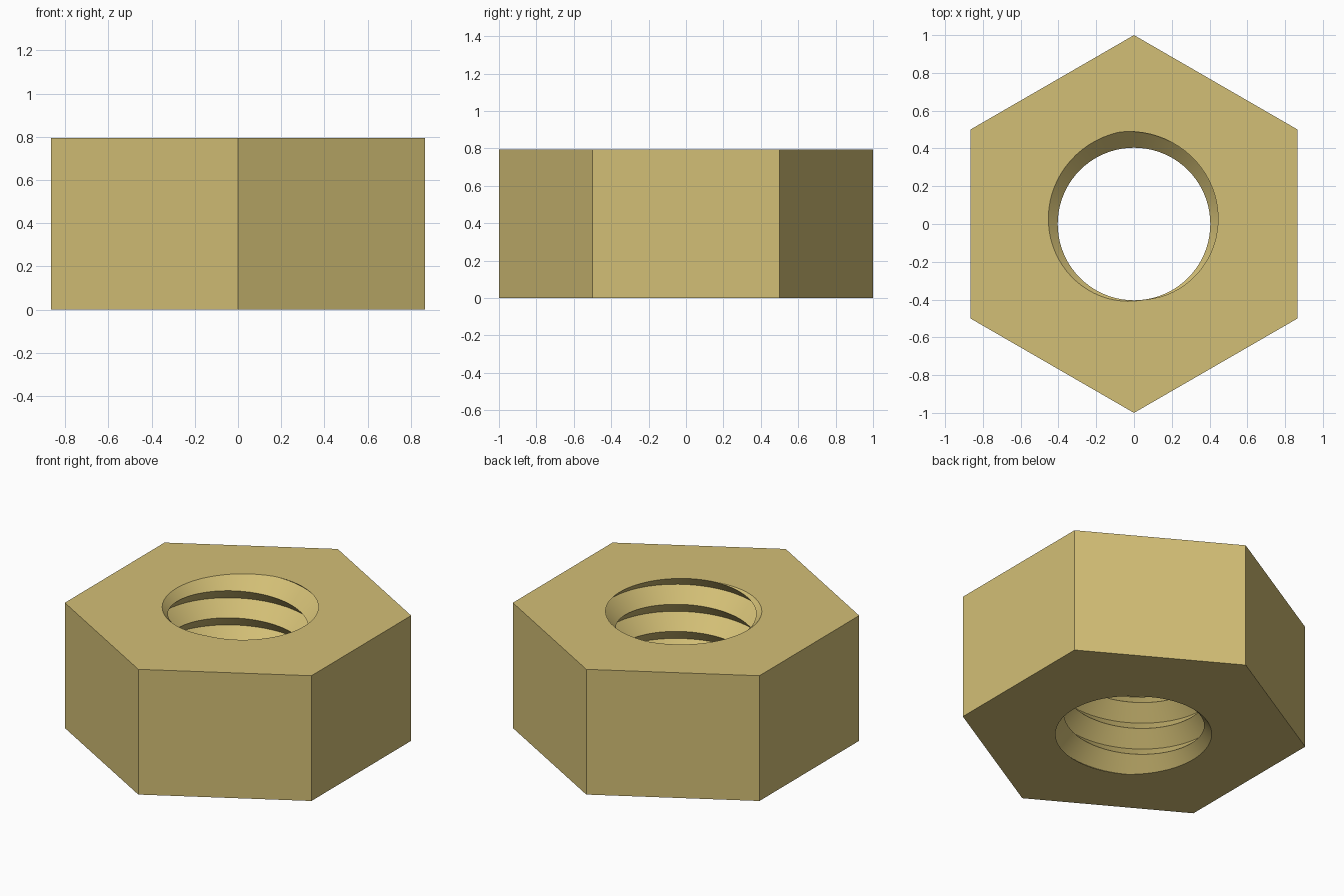
import bpy, bmesh, math

if "Cube" in bpy.data.objects:
    bpy.data.objects.remove(bpy.data.objects["Cube"], do_unlink=True)

HEIGHT = 0.795        # nut thickness
ROOT_R = 0.493        # widest radius of the thread
CREST_R = 0.404       # narrowest radius of the thread
PITCH = 0.172
STEPS = 72            # segments per turn
START = math.radians(100)   # where the thread root meets the top face

brass = bpy.data.materials.new("brass")
brass.use_nodes = True
colour = (0.65, 0.52, 0.18, 1.0)
brass.diffuse_color = colour
brass.node_tree.nodes["Principled BSDF"].inputs["Base Color"].default_value = colour

bm = bmesh.new()


def polar(radius, angle, z):
    return bm.verts.new((radius * math.cos(angle), radius * math.sin(angle), z))


# Right-handed V thread: a root helix and a crest helix, longer than the nut
root, crest = {}, {}
first, last = -7 * STEPS, 2 * STEPS
for i in range(first, last + 1):
    angle = START + math.tau * i / STEPS
    z = HEIGHT + PITCH * (i + 0.3) / STEPS
    root[i] = polar(ROOT_R, angle, z)
    crest[i] = polar(CREST_R, angle, z - PITCH / 2)
for i in range(first, last):
    bm.faces.new((root[i], root[i + 1], crest[i + 1], crest[i]))
    below = i - STEPS
    if below >= first:
        bm.faces.new((crest[i], crest[i + 1], root[below + 1], root[below]))

# Trim the thread flush with the top and bottom faces
for z, direction in ((HEIGHT, 1), (0, -1)):
    bmesh.ops.bisect_plane(bm, geom=bm.verts[:] + bm.edges[:] + bm.faces[:], dist=1e-6,
                           plane_co=(0, 0, z), plane_no=(0, 0, direction), clear_outer=True)
bmesh.ops.remove_doubles(bm, verts=bm.verts[:], dist=1e-5)
rims = [e for e in bm.edges if e.is_boundary]

# Hexagonal outside, with points at the front and back
rings = []
for z in (0, HEIGHT):
    rings.append([polar(1, math.radians(90 + 60 * k), z) for k in range(6)])
for k in range(6):
    n = (k + 1) % 6
    bm.faces.new((rings[0][k], rings[0][n], rings[1][n], rings[1][k]))

# Flat end faces between each hexagon and the hole
for z, ring in zip((0, HEIGHT), rings):
    edges = [e for e in rims if abs(e.verts[0].co.z - z) < 1e-3]
    edges += [bm.edges.get((ring[k], ring[(k + 1) % 6])) for k in range(6)]
    bmesh.ops.triangle_fill(bm, use_beauty=True, edges=edges, normal=(0, 0, 1 if z else -1))

bmesh.ops.recalc_face_normals(bm, faces=bm.faces[:])
mesh = bpy.data.meshes.new("hex_nut")
bm.to_mesh(mesh)
bm.free()
mesh.materials.append(brass)
nut = bpy.data.objects.new("hex_nut", mesh)
bpy.context.collection.objects.link(nut)

# Smooth thread flanks, crisp edges
bpy.ops.object.select_all(action="DESELECT")
nut.select_set(True)
bpy.context.view_layer.objects.active = nut
bpy.ops.object.shade_smooth_by_angle(angle=math.radians(30))
